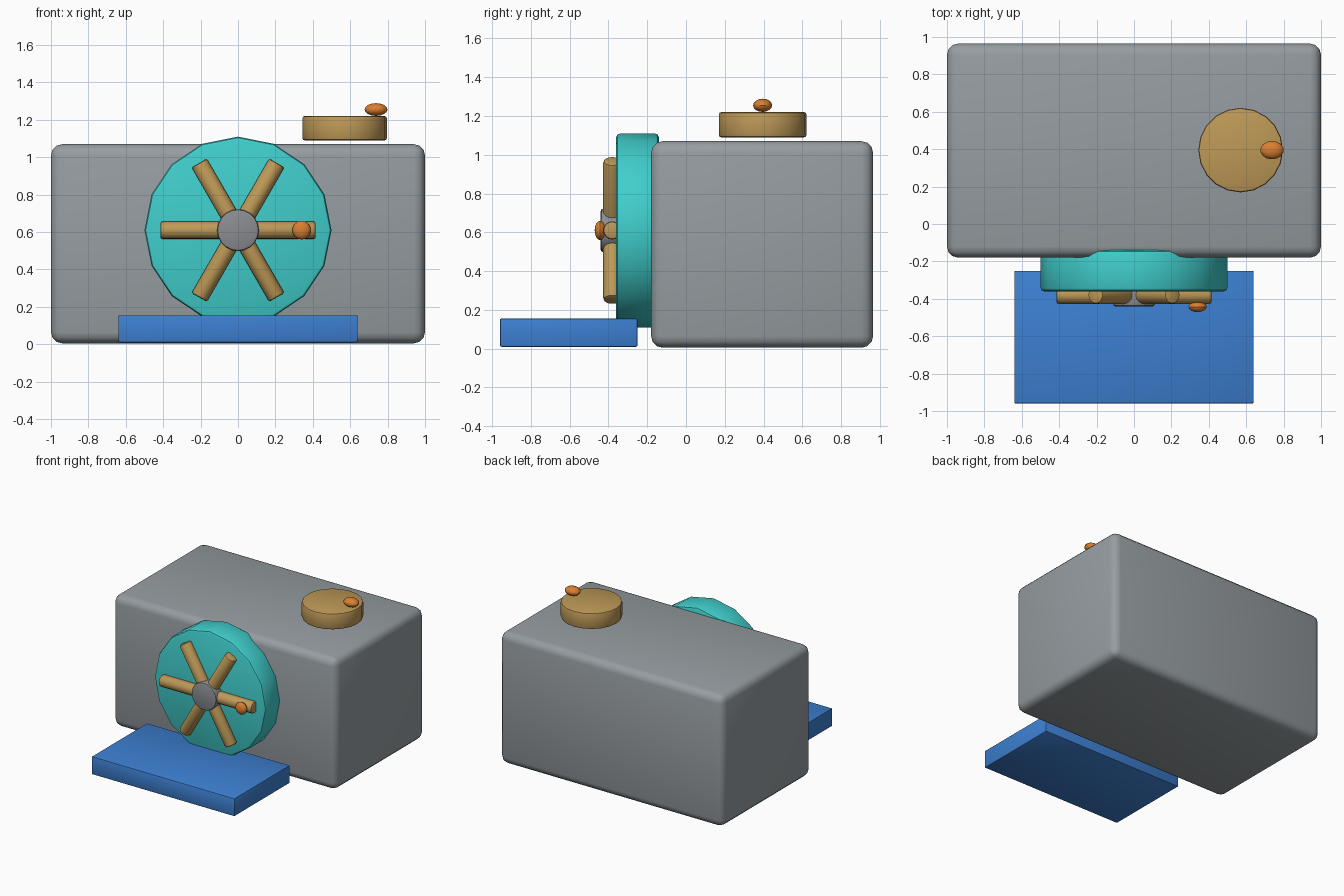
import bpy, math
from math import radians

if "Cube" in bpy.data.objects:
    bpy.data.objects.remove(bpy.data.objects["Cube"])


def material(name, r, g, b):
    def lin(c):
        c /= 255
        return ((c + 0.055) / 1.055) ** 2.4
    m = bpy.data.materials.new(name)
    m.diffuse_color = (lin(r), lin(g), lin(b), 1)
    m.use_nodes = True
    m.node_tree.nodes["Principled BSDF"].inputs["Base Color"].default_value = m.diffuse_color
    return m


GREY = material("body grey", 150, 157, 161)
HUB = material("hub grey", 139, 141, 146)
TEAL = material("teal", 64, 206, 204)
TAN = material("tan", 190, 153, 87)
BLUE = material("blue", 61, 128, 210)
ORANGE = material("orange", 218, 127, 48)


def finish(name, mat, bevel=0, segments=2):
    ob = bpy.context.object
    ob.name = name
    ob.data.materials.append(mat)
    bpy.ops.object.transform_apply(location=False, rotation=True, scale=True)
    if bevel:
        mod = ob.modifiers.new("rounded edges", 'BEVEL')
        mod.width, mod.segments = bevel, segments
        mod.limit_method, mod.angle_limit = 'ANGLE', radians(50)
        bpy.ops.object.modifier_apply(modifier=mod.name)
    bpy.ops.object.shade_smooth_by_angle(angle=radians(35))
    return ob


def box(name, lo, hi, mat, bevel, segments=2):
    bpy.ops.mesh.primitive_cube_add(size=1, location=[(a + b) / 2 for a, b in zip(lo, hi)])
    bpy.context.object.scale = [b - a for a, b in zip(lo, hi)]
    return finish(name, mat, bevel, segments)


def cylinder(name, loc, radius, depth, sides, mat, bevel, rot=(0, 0, 0)):
    bpy.ops.mesh.primitive_cylinder_add(vertices=sides, radius=radius, depth=depth,
                                        location=loc, rotation=rot)
    return finish(name, mat, bevel)


def knob(name, loc, scale, rot=(0, 0, 0)):
    bpy.ops.mesh.primitive_uv_sphere_add(segments=14, ring_count=8, radius=1,
                                         location=loc, rotation=rot)
    bpy.context.object.scale = scale
    return finish(name, ORANGE)


# main housing and front tray
box("body", (-1, -0.18, 0.005), (1, 0.965, 1.07), GREY, 0.06, 3)
box("front_tray", (-0.64, -0.96, 0.01), (0.64, -0.25, 0.155), BLUE, 0.008)

# round front wheel, crossed by three bars that form six spokes
FACING = (radians(90), 0, 0)
cylinder("wheel_disc", (0, -0.25, 0.61), 0.5, 0.22, 16, TEAL, 0.02, FACING)
for i in range(3):
    cylinder(f"spoke_bar_{i + 1}", (0, -0.38, 0.61), 0.047, 0.83, 16, TAN, 0.012,
             (0, radians(90 + 60 * i), 0))
cylinder("wheel_hub", (0, -0.395, 0.61), 0.112, 0.09, 20, HUB, 0.012, FACING)
knob("spoke_grip", (0.34, -0.443, 0.61), (0.05, 0.05, 0.028), FACING)

# dial on the top
cylinder("top_dial", (0.57, 0.395, 1.155), 0.226, 0.13, 20, TAN, 0.012)
knob("dial_grip", (0.738, 0.395, 1.255), (0.063, 0.049, 0.034))
